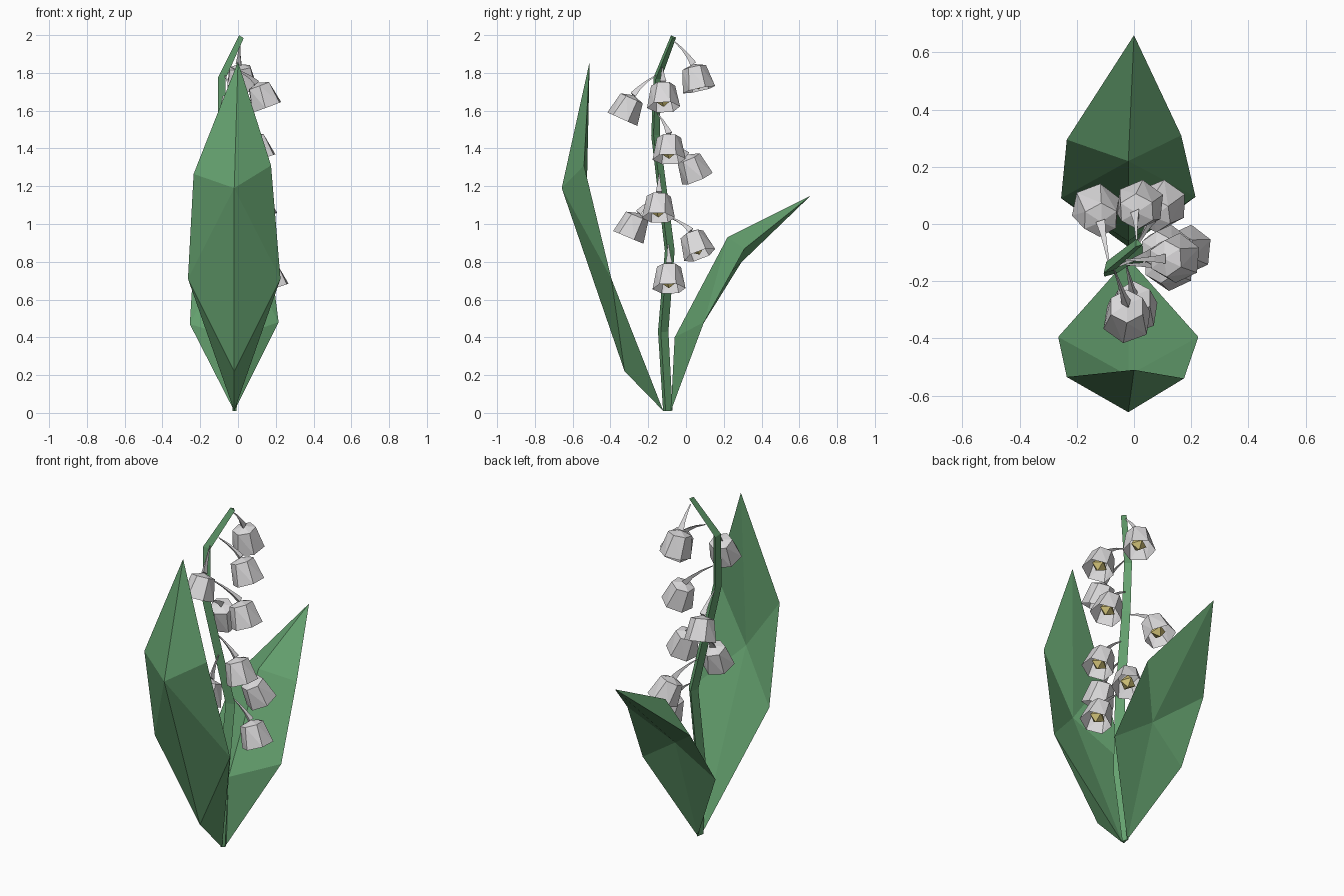
import bpy, bmesh, math
from mathutils import Vector

if "Cube" in bpy.data.objects:
    bpy.data.objects.remove(bpy.data.objects["Cube"])


def material(name, rgb):
    m = bpy.data.materials.new(name)
    m.diffuse_color = (*rgb, 1)
    m.use_nodes = True
    m.node_tree.nodes["Principled BSDF"].inputs["Base Color"].default_value = m.diffuse_color
    return m


GREEN = material("leaf_green", (0.13, 0.36, 0.16))
WHITE = material("petal_white", (0.70, 0.69, 0.70))
YELLOW = material("pollen_yellow", (0.62, 0.52, 0.18))


def make(name, verts, faces, mat):
    me = bpy.data.meshes.new(name)
    me.from_pydata([tuple(v) for v in verts], [], faces)
    me.materials.append(mat)
    # consistent outward normals
    bm = bmesh.new()
    bm.from_mesh(me)
    bmesh.ops.recalc_face_normals(bm, faces=bm.faces)
    bm.to_mesh(me)
    bm.free()
    ob = bpy.data.objects.new(name, me)
    bpy.context.scene.collection.objects.link(ob)
    return ob


def tube(path, radii, sides=3, phase=0.0, foot_squash=1.0):
    """Closed tapered tube along a path; returns vertices and faces."""
    verts, faces = [], []
    for i, p in enumerate(path):
        t = (path[min(i + 1, len(path) - 1)] - path[max(i - 1, 0)]).normalized()
        u = Vector((0, 1, 0)).cross(t).normalized()
        w = t.cross(u)
        s = foot_squash if i == 0 else 1.0
        for k in range(sides):
            a = phase + 2 * math.pi * k / sides
            verts.append(p + radii[i] * (s * math.cos(a) * u + math.sin(a) * w))
    for i in range(len(path) - 1):
        for k in range(sides):
            a, b = i * sides + k, i * sides + (k + 1) % sides
            faces.append((a, b, b + sides, a + sides))
    faces.append(tuple(reversed(range(sides))))
    faces.append(tuple(range(len(verts) - sides, len(verts))))
    return verts, faces


# Leaves: ridged side with two rib points, other side fanned around a middle point
def leaf(name, base, rib, left, right, tip, middle):
    verts = [base, *rib, *left, *right, tip, middle]
    faces = [(0, 1, 3), (1, 2, 3), (3, 2, 4), (2, 7, 4),
             (0, 5, 1), (1, 5, 2), (5, 6, 2), (2, 6, 7)]
    rim = [0, 3, 4, 7, 6, 5]
    faces += [(8, rim[k], rim[(k + 1) % 6]) for k in range(6)]
    make(name, verts, faces, GREEN)


leaf("front_leaf", (-0.02, -0.12, 0.01),
     [(-0.02, -0.325, 0.22), (-0.02, -0.658, 1.19)],
     [(-0.265, -0.395, 0.71), (-0.235, -0.535, 1.265)],
     [(0.225, -0.395, 0.71), (0.175, -0.54, 1.31)],
     (0.0, -0.51, 1.86), (-0.02, -0.53, 0.96))
leaf("back_leaf", (-0.02, -0.08, 0.01),
     [(-0.02, -0.06, 0.40), (-0.02, 0.22, 0.93)],
     [(-0.255, 0.09, 0.47), (-0.235, 0.295, 0.80)],
     [(0.215, 0.095, 0.48), (0.165, 0.31, 0.87)],
     (0.0, 0.66, 1.15), (-0.02, 0.13, 0.64))

# Stem: bent three-sided stalk
STEM = [Vector(p) for p in ((-0.02, -0.10, 0.01), (0.0, -0.125, 0.43), (0.02, -0.09, 0.86),
                            (-0.085, -0.165, 1.47), (-0.09, -0.155, 1.77), (0.015, -0.068, 1.99))]
make("stem", *tube(STEM, [0.03, 0.033, 0.031, 0.027, 0.024, 0.017], 3, -0.26, 0.4), GREEN)


def stem_at(z):
    for a, b in zip(STEM, STEM[1:]):
        if z <= b.z:
            return a.lerp(b, (z - a.z) / (b.z - a.z))
    return STEM[-1].copy()


# Bells: faceted open cup, stamen pyramid and hanging stalk
def bell(number, centre, tilt, stalk_z):
    centre = Vector(centre)
    axis = Vector((tilt[0], tilt[1], -1)).normalized()
    u = axis.cross(Vector((0.3, 1, 0))).normalized()
    w = axis.cross(u)

    def ring(depth, r, n, turn=0.0):
        return [centre + axis * depth + r * (math.cos(turn + 2 * math.pi * k / n) * u
                + math.sin(turn + 2 * math.pi * k / n) * w) for k in range(n)]

    n = 6
    top = centre - axis * 0.074
    verts = ring(-0.055, 0.064, n, 0.2) + ring(0.066, 0.088, n, 0.35) + [top]
    faces = []
    for k in range(n):
        j = (k + 1) % n
        faces += [(k, k + n, j), (j, k + n, j + n), (2 * n, k, j)]
    make(f"bell_{number}", verts, faces, WHITE)

    sv = ring(0.03, 0.044, 4) + [centre + axis * 0.064, centre - axis * 0.05]
    sf = [(k, 4, (k + 1) % 4) for k in range(4)] + [(k, (k + 1) % 4, 5) for k in range(4)]
    make(f"stamen_{number}", sv, sf, YELLOW)

    start = stem_at(stalk_z).lerp(top, 0.12)
    mid = start.lerp(top, 0.6) + Vector((0, 0, 0.02))
    path = [start.lerp(mid, t).lerp(mid.lerp(top, t), t) for t in (0, 0.35, 0.7, 1)]
    make(f"bell_stalk_{number}", *tube(path, [0.003, 0.007, 0.012, 0.020]), WHITE)


# centre, tilt towards x and y, height where the stalk leaves the stem
BELLS = [
    ((0.015, 0.055, 1.775), (0.10, 0.22), 1.98),
    ((-0.025, -0.31, 1.615), (0.0, -0.45), 1.80),
    ((0.13, -0.12, 1.68), (0.37, 0.02), 1.84),
    ((0.10, -0.09, 1.405), (0.35, 0.0), 1.60),
    ((-0.125, 0.035, 1.30), (-0.16, 0.42), 1.46),
    ((0.11, -0.145, 1.095), (0.35, -0.03), 1.28),
    ((0.0, -0.28, 0.99), (0.0, -0.42), 1.16),
    ((0.085, 0.05, 0.895), (0.30, 0.38), 1.05),
    ((0.17, -0.09, 0.72), (0.35, 0.0), 0.91),
]
for i, spec in enumerate(BELLS, 1):
    bell(i, *spec)
